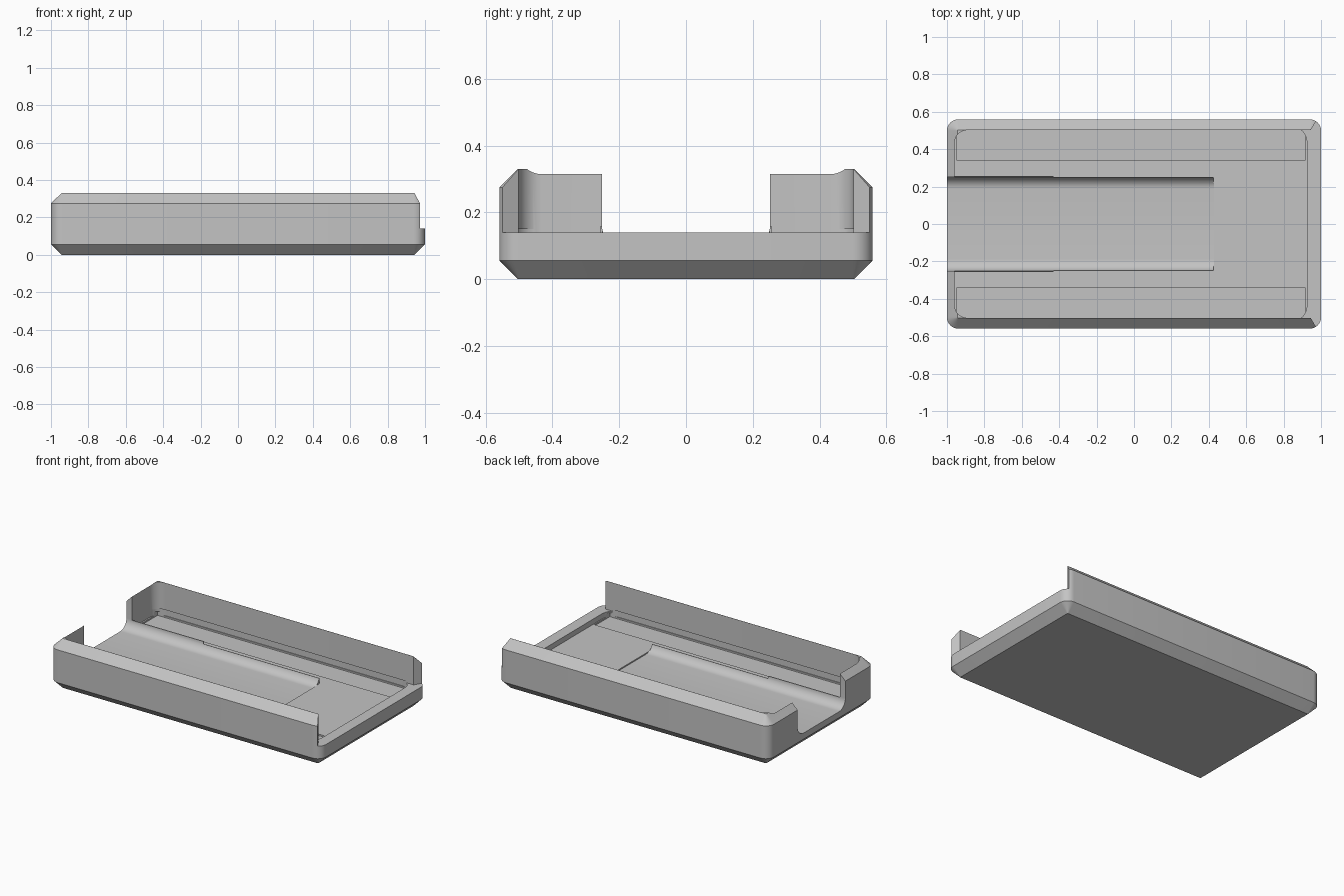
import bpy, bmesh, math

cube = bpy.data.objects.get("Cube")
if cube:
    bpy.data.objects.remove(cube, do_unlink=True)

grey = bpy.data.materials.new("plain_grey")
grey.use_nodes = True
colour = (0.55, 0.55, 0.55, 1)
grey.diffuse_color = colour
grey.node_tree.nodes["Principled BSDF"].inputs["Base Color"].default_value = colour


def rounded_rect(x0, x1, y0, y1, r, steps=8):
    """Counter-clockwise outline with rounded corners."""
    pts = []
    corners = [(x1 - r, y1 - r), (x0 + r, y1 - r), (x0 + r, y0 + r), (x1 - r, y0 + r)]
    for k, (cx, cy) in enumerate(corners):
        for i in range(steps + 1):
            a = math.pi / 2 * (k + i / steps)
            pts.append((cx + r * math.cos(a), cy + r * math.sin(a)))
    return pts


def loft(name, rings):
    """Solid skinned through matching closed rings, capped at both ends."""
    bm = bmesh.new()
    loops = [[bm.verts.new(p) for p in ring] for ring in rings]
    for a, b in zip(loops, loops[1:]):
        for i in range(len(a)):
            j = (i + 1) % len(a)
            bm.faces.new((a[i], a[j], b[j], b[i]))
    bm.faces.new(loops[0][::-1])
    bm.faces.new(loops[-1])
    bmesh.ops.recalc_face_normals(bm, faces=bm.faces)
    mesh = bpy.data.meshes.new(name)
    bm.to_mesh(mesh)
    bm.free()
    obj = bpy.data.objects.new(name, mesh)
    bpy.context.collection.objects.link(obj)
    mesh.materials.append(grey)
    return obj


def prism(name, outline, z0, z1):
    return loft(name, [[(x, y, z) for x, y in outline] for z in (z0, z1)])


def side_box(name, side, x0, x1, y0, y1, z0, z1):
    """Box on one side of the tray, mirrored across y = 0 by side."""
    y0, y1 = side * y0, side * y1
    return prism(name, [(x0, y0), (x1, y0), (x1, y1), (x0, y1)], z0, z1)


# Outer block: rounded corners that taper to sharp ones on both chamfers
HX, HY, R = 1.0, 0.559, 0.06
rings = []
for z, inset in ((0, 0.056), (0.056, 0), (0.275, 0), (0.33, 0.056)):
    outline = rounded_rect(inset - HX, HX - inset, inset - HY, HY - inset, R - inset)
    rings.append([(x, y, z) for x, y in outline])
tray = loft("tray", rings)

steps = []
FLOOR = 0.105
# Main cavity between the side walls, undercut at its foot
cavity = rounded_rect(-0.96, 0.925, -0.502, 0.502, 0.07)
steps.append((prism("cavity", cavity, FLOOR, 0.5), "DIFFERENCE"))
undercut = rounded_rect(-0.957, 0.923, -0.514, 0.514, 0.07)
steps.append((prism("undercut", undercut, FLOOR, 0.15), "DIFFERENCE"))
# Open end above the low lip, leaving slanted wall ends
half = [(0.8, 0.502), (0.945, 0.502), (0.978, HY), (0.978, 0.7), (1.2, 0.7)]
open_end = [(x, -y) for x, y in half] + half[::-1]
steps.append((prism("open_end", open_end, 0.14, 0.5), "DIFFERENCE"))
for side in (-1, 1):
    # Shallow recess along the foot of the side wall
    steps.append((side_box("recess", side, -0.95, 0.918, 0.343, 0.508, 0.095, 0.13),
                  "DIFFERENCE"))
    # Low rail beside the channel, a little taller towards the closed end
    steps.append((side_box("rail", side, -0.7, 0.425, 0.18, 0.252, 0.08, 0.142), "UNION"))
    steps.append((side_box("tall_rail", side, -0.98, -0.43, 0.18, 0.257, 0.08, 0.157),
                  "UNION"))

# Central channel with filleted sides, running out through the end wall
W, BED, FR = 0.252, 0.097, 0.065
profile = [(W, 0.5)]
for i in range(11):
    a = math.pi / 2 * i / 10
    profile.append((W - FR + FR * math.cos(a), BED + FR - FR * math.sin(a)))
profile += [(-y, z) for y, z in reversed(profile)]
channel = loft("channel", [[(x, y, z) for y, z in profile] for x in (-1.2, 0.427)])
steps.append((channel, "DIFFERENCE"))

for helper, operation in steps:
    helper.hide_render = True
    mod = tray.modifiers.new(helper.name, "BOOLEAN")
    mod.operation = operation
    mod.solver = "EXACT"
    mod.object = helper

# Bake the cuts and drop the helpers
bpy.context.view_layer.update()
graph = bpy.context.evaluated_depsgraph_get()
tray_mesh = bpy.data.meshes.new_from_object(tray.evaluated_get(graph))
tray.modifiers.clear()
tray.data = tray_mesh
for helper, operation in steps:
    bpy.data.objects.remove(helper, do_unlink=True)
tray_mesh.materials.clear()
tray_mesh.materials.append(grey)
for p in tray_mesh.polygons:
    p.material_index = 0

bpy.ops.object.select_all(action="DESELECT")
tray.select_set(True)
bpy.context.view_layer.objects.active = tray
bpy.ops.object.shade_smooth_by_angle(angle=math.radians(30))
